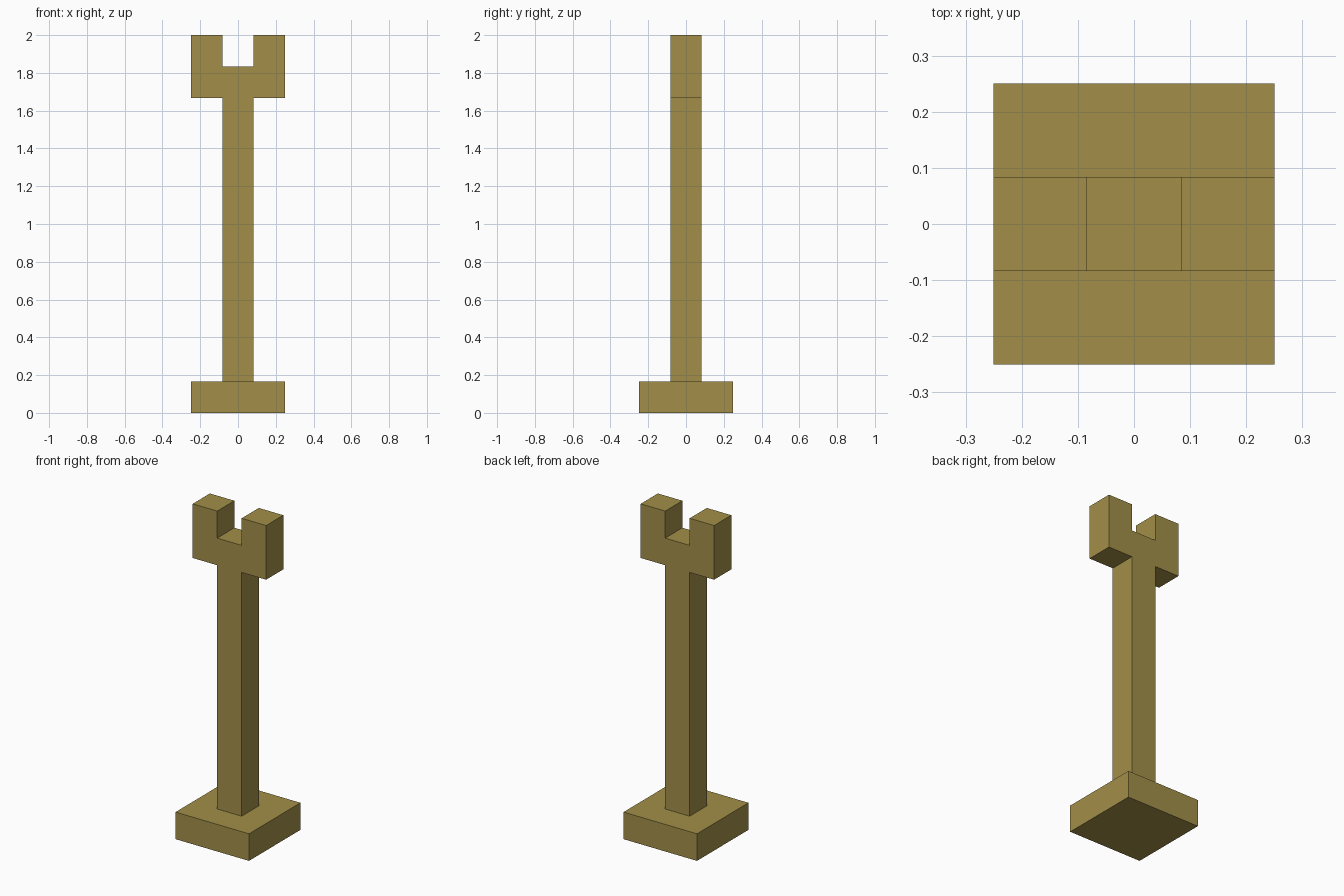
import bpy
import bmesh

cube = bpy.data.objects.get("Cube")
if cube:
    bpy.data.objects.remove(cube, do_unlink=True)

U = 1 / 6  # module: the model is 12 units tall

# Single flat colour
mat = bpy.data.materials.new("olive_brass")
mat.use_nodes = True
colour = (0.361, 0.275, 0.067, 1.0)
mat.diffuse_color = colour
mat.node_tree.nodes["Principled BSDF"].inputs["Base Color"].default_value = colour


def extrude_profile(name, half, depth):
    """Mirror a half outline (x, z in units) across x = 0 and extrude it along y."""
    outline = half + [(-x, z) for x, z in reversed(half)]
    bm = bmesh.new()
    face = bm.faces.new([bm.verts.new((x * U, -depth * U / 2, z * U)) for x, z in outline])
    ext = bmesh.ops.extrude_face_region(bm, geom=[face])
    verts = [g for g in ext["geom"] if isinstance(g, bmesh.types.BMVert)]
    bmesh.ops.translate(bm, verts=verts, vec=(0, depth * U, 0))
    bmesh.ops.recalc_face_normals(bm, faces=bm.faces)
    mesh = bpy.data.meshes.new(name)
    bm.to_mesh(mesh)
    bm.free()
    mesh.materials.append(mat)
    obj = bpy.data.objects.new(name, mesh)
    bpy.context.collection.objects.link(obj)
    return obj


# Square foot plate
extrude_profile("base", [(1.5, 0), (1.5, 1)], 3)

# Post with the two-pronged fork on top, cut from one outline
extrude_profile("forked_post",
                [(0.5, 1), (0.5, 10), (1.5, 10), (1.5, 12), (0.5, 12), (0.5, 11)], 1)
